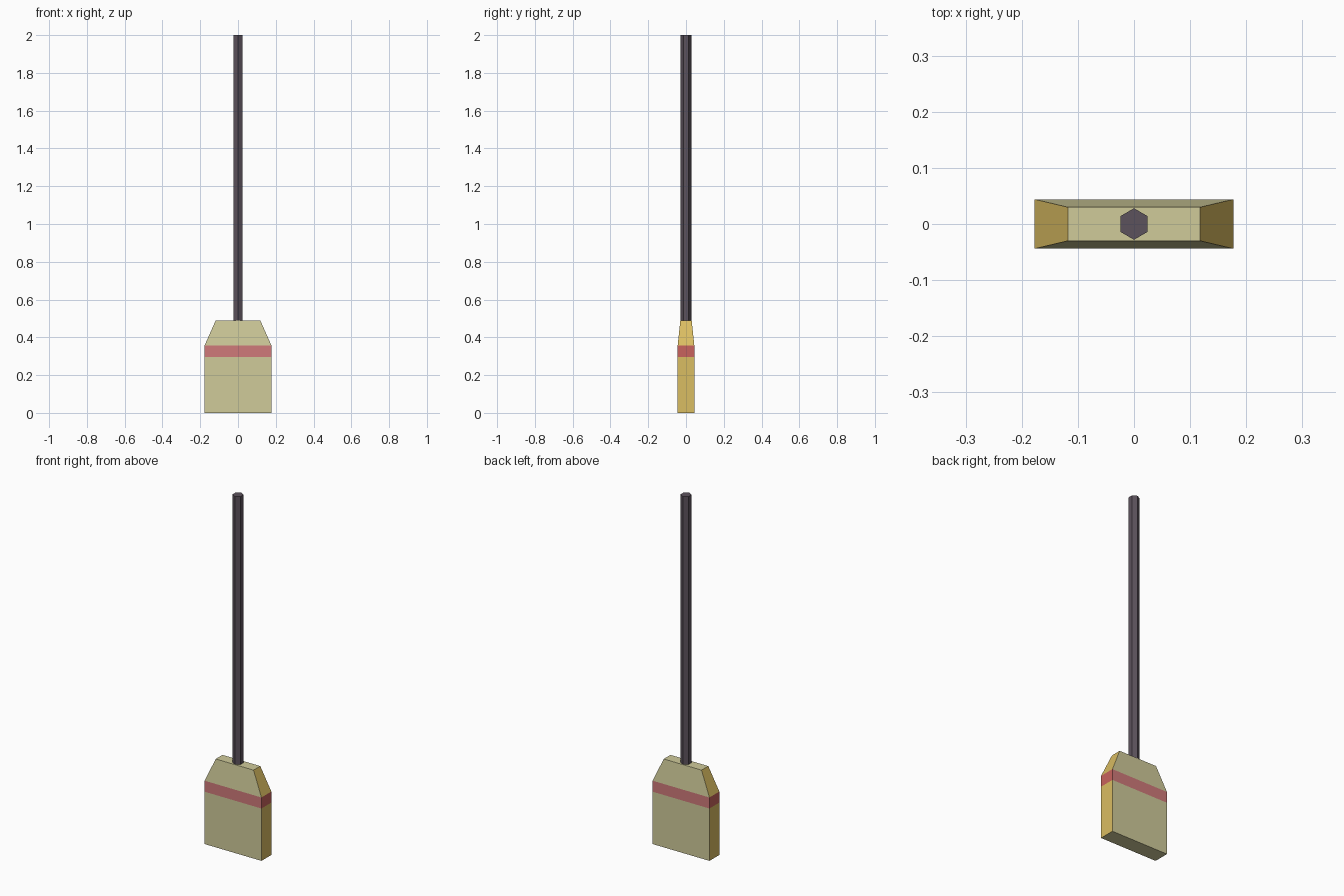
import bpy, bmesh, math

if "Cube" in bpy.data.objects:
    bpy.data.objects.remove(bpy.data.objects["Cube"])

def material(name, rgb):
    m = bpy.data.materials.new(name)
    lin = [((c / 255 + 0.055) / 1.055) ** 2.4 if c > 10 else c / 255 / 12.92 for c in rgb]
    m.diffuse_color = (*lin, 1)
    m.use_nodes = True
    m.node_tree.nodes["Principled BSDF"].inputs["Base Color"].default_value = m.diffuse_color
    return m

def add_object(name, bm, mats):
    bmesh.ops.recalc_face_normals(bm, faces=bm.faces)
    me = bpy.data.meshes.new(name)
    bm.to_mesh(me)
    bm.free()
    for m in mats:
        me.materials.append(m)
    ob = bpy.data.objects.new(name, me)
    bpy.context.collection.objects.link(ob)
    return ob

straw = material("pale straw", (208, 203, 154))
straw_side = material("golden straw", (218, 189, 98))
band = material("red binding", (208, 122, 122))
band_side = material("dark red binding", (200, 98, 93))
wood = material("dark handle", (92, 82, 92))

# Bristle head: stacked rectangular sections (height, half width, half depth)
sections = [(0, 0.177, 0.044), (0.295, 0.177, 0.044),
            (0.357, 0.177, 0.044), (0.49, 0.118, 0.03)]
bm = bmesh.new()
rings = [[bm.verts.new((sx * w, sy * d, z)) for sx, sy in ((-1, -1), (1, -1), (1, 1), (-1, 1))]
         for z, w, d in sections]
for level, (a, b) in enumerate(zip(rings, rings[1:])):
    for i in range(4):
        j = (i + 1) % 4
        f = bm.faces.new((a[i], a[j], b[j], b[i]))
        # odd faces are the narrow ends, the middle level is the binding
        f.material_index = (i % 2) + (2 if level == 1 else 0)
bm.faces.new(rings[0][::-1])
bm.faces.new(rings[-1])
add_object("broom_head", bm, [straw, straw_side, band, band_side])

# Six-sided handle with corners facing front and back
bm = bmesh.new()
bmesh.ops.create_cone(bm, cap_ends=True, segments=6, radius1=0.028, radius2=0.028, depth=1.52)
for v in bm.verts:
    a = math.pi / 2 + round((math.atan2(v.co.y, v.co.x) - math.pi / 2) / (math.pi / 3)) * math.pi / 3
    v.co = (0.028 * math.cos(a), 0.028 * math.sin(a), v.co.z + 1.24)
add_object("handle", bm, [wood])
